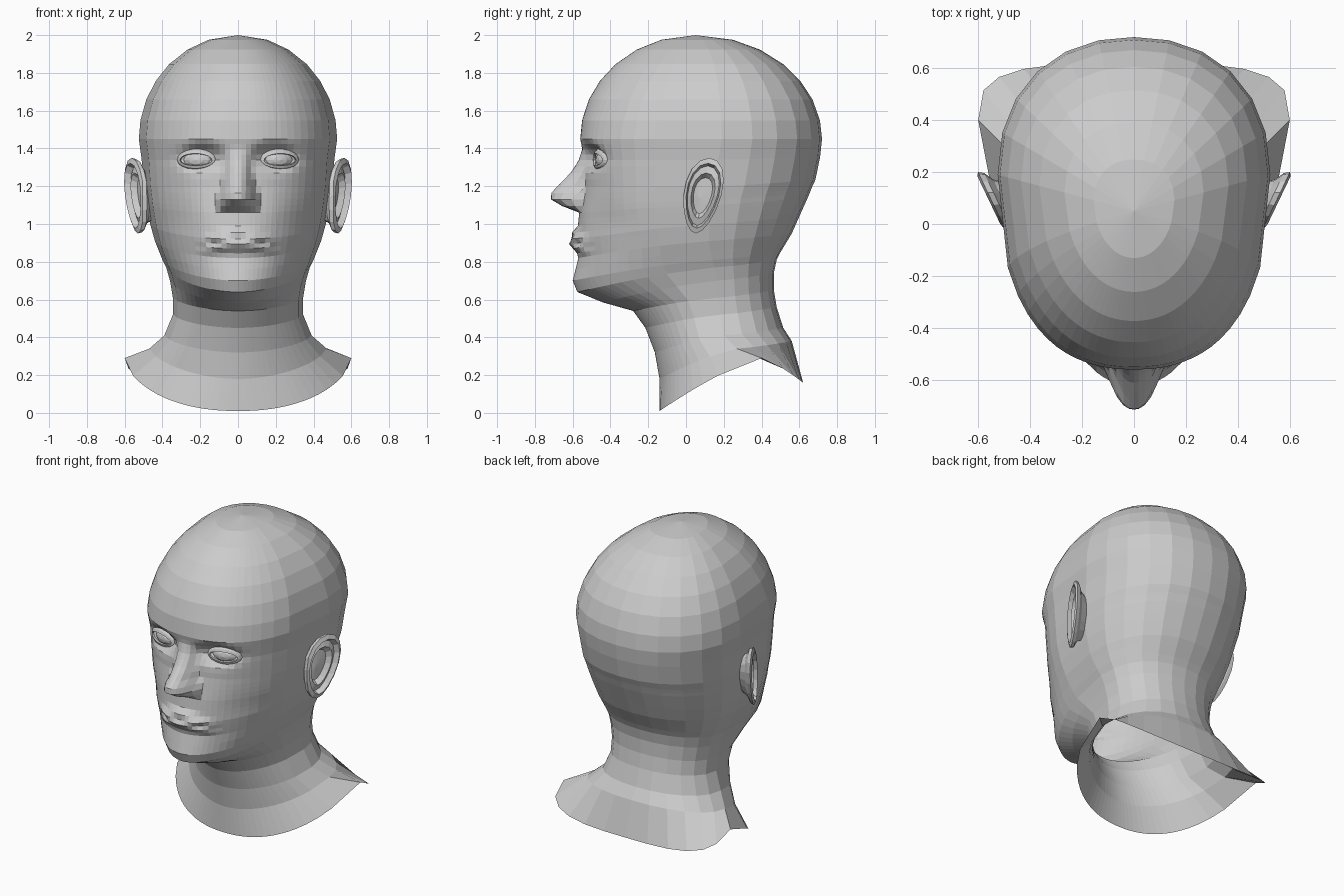
import bpy, bmesh, math
from math import sin, cos, pi, exp

if "Cube" in bpy.data.objects:
    bpy.data.objects.remove(bpy.data.objects["Cube"])


def make(name, verts, faces):
    me = bpy.data.meshes.new(name)
    me.from_pydata(verts, [], faces)
    bm = bmesh.new()
    bm.from_mesh(me)
    bmesh.ops.recalc_face_normals(bm, faces=bm.faces)
    bm.to_mesh(me)
    bm.free()
    ob = bpy.data.objects.new(name, me)
    bpy.context.collection.objects.link(ob)
    return ob


def loft(name, rings, cap=None):
    """Skin closed rings of equal length, optionally closing to a point."""
    n = len(rings[0])
    verts = [p for r in rings for p in r]
    faces = [(k * n + i, k * n + (i + 1) % n, (k + 1) * n + (i + 1) % n, (k + 1) * n + i)
             for k in range(len(rings) - 1) for i in range(n)]
    if cap:
        b = (len(rings) - 1) * n
        verts.append(cap)
        faces += [(b + i, b + (i + 1) % n, len(verts) - 1) for i in range(n)]
    return make(name, verts, faces)


def interp(table, t):
    """Piecewise linear lookup, clamped at both ends."""
    if t <= table[0][0]:
        return table[0][1]
    for (a, va), (b, vb) in zip(table, table[1:]):
        if t <= b:
            return va + (vb - va) * (t - a) / (b - a)
    return table[-1][1]


# Neck and face sections: z front, z side, y front, y back, half width
KEYS = [
    (.01, .29, -.14, .62, .60),
    (.18, .34, -.14, .56, .47),
    (.32, .41, -.165, .515, .39),
    (.45, .52, -.215, .48, .345),
    (.54, .61, -.28, .465, .345),
    (.585, .70, -.44, .465, .36),
    (.64, .77, -.575, .48, .38),
    (.70, .81, -.60, .50, .40),
    (.82, .91, -.57, .56, .44),
    (.92, 1.0, -.58, .60, .465),
    (1.06, 1.1, -.565, .645, .485),
    (1.20, 1.2, -.54, .685, .50),
    (1.34, 1.34, -.535, .71, .51),
    (1.45, 1.45, -.56, .72, .525),
]
WIDEST_Y = [(.01, .4), (.18, .27), (.32, .2), (.54, .17), (.8, .12), (1.1, .13), (1.45, .19)]
NOSE_H = [(1.065, 0), (1.085, .07), (1.115, .15), (1.15, .178), (1.2, .14), (1.28, .065), (1.4, 0)]
NOSE_W = [(1.14, .115), (1.2, .085), (1.3, .07), (1.4, .09)]
LIPS = [(-.08, 0), (-.055, .01), (-.03, .045), (-.012, .04), (0, .005), (.012, .045),
        (.03, .042), (.06, 0)]

# Columns: fine over the face, coarse over the back of the head
half = [((i / 16) ** 1.2, True) for i in range(16)] + \
       [(cos(i * pi / 12), False) for i in range(6)] + [(0, False)]
columns = [(s, f, 1) for s, f in half] + [(s, f, -1) for s, f in half[-2:0:-1]]


def sculpt(x, y, z):
    """Push nose, lips, cheeks and eye sockets into the face."""
    if y > -.2 or z < .7:
        return (x, y, z)
    a = abs(x)
    b = interp(NOSE_W, z)
    if a < b:
        y -= interp(NOSE_H, z) * (1 - (a / b) ** 2.3)
    if a < .21:
        y -= interp(LIPS, z - .915 + .9 * a * a) * (1 - (a / .21) ** 2)
    y += .065 * exp(-(((a - .19) / .11) ** 2 + ((z - 1.355) / .06) ** 2) ** 1.5)
    y += .02 * exp(-((a - .33) / .1) ** 2 - ((z - 1.0) / .13) ** 2)
    return (x, y, z)


def section(zf, zs, zb, yf, yb, yc, w, nf, nb):
    """Ring made of a front and a back superellipse half."""
    ring = []
    for s, front, side in columns:
        n, ye, ze = (nf, yf, zf) if front else (nb, yb, zb)
        u = max(0, 1 - s ** n) ** (1 / n)
        ring.append(sculpt(side * s * w, yc + (ye - yc) * u, zs + (ze - zs) * u ** 1.3))
    return ring


# Head and neck: one open skin, with extra rows across the face
rings = []
for i, (k, nxt) in enumerate(zip(KEYS, KEYS[1:])):
    rows = 4 if k[0] > .8 else 2 if k[0] > .68 else 1
    for j in range(rows):
        zf, zs, yf, yb, w = [a + (b - a) * j / rows for a, b in zip(k, nxt)]
        zb = zs + (-.13 if i == 0 else .04 * min(1, (1.45 - zs) / .3))
        nf = 2.2 if i == 0 else min(2.4, max(1.9, 1.9 + (zf - .7) * .8))
        rings.append(section(zf, zs, zb, yf, yb, interp(WIDEST_Y, zf), w, nf,
                             3.4 if i == 0 else 2.2))
# Skull dome above the brow
for t in (0, .18, .38, .56, .72, .86, .955):
    f = (1 - t * t) ** .5
    z = 1.45 + .55 * t
    rings.append(section(z, z, z, .05 - .61 * f, .05 + .67 * f, .05 + .14 * f, .525 * f,
                         2.4 - .4 * t, 2.2))
loft("head_and_neck", rings, (0, .05, 2.0))


def ear_ring(side, scale, off):
    """Leaning egg outline, wider at the top, flaring out to the rear."""
    out = []
    for i in range(16):
        t = 2 * pi * i / 16
        y = .087 + scale * (.1 * cos(t) * (1 + .2 * sin(t)) + .035 * sin(t))
        out.append((side * (.505 + .48 * max(y, 0) + off), y, 1.15 + scale * .2 * sin(t)))
    return out


for side, label in ((1, "left"), (-1, "right")):
    # Ear: back, rim, inner fold and hollow
    layers = [(.6, -.1), (.75, -.045), (.97, -.022), (1, 0), (.86, .01), (.79, -.022),
              (.6, -.01), (.48, -.04)]
    loft(label + "_ear", [ear_ring(side, s, o) for s, o in layers], (side * .505, .07, 1.14))

    # Eye and lids, turned slightly outward
    def place(x, y, z, side=side):
        c, s = cos(.27), sin(.27)
        return (side * (.205 + x * c - y * s), -.402 + x * s + y * c, 1.338 + z)

    def dome(x, z, r):
        return -r * max(.05, 1 - (x / .14) ** 2 - (z / .12) ** 2) ** .5

    eye = [[place(.095 * sin(p) * cos(t), -.075 * cos(p), .06 * sin(p) * sin(t))
            for t in [2 * pi * i / 14 for i in range(14)]]
           for p in [pi * j / 8 for j in range(7, 0, -1)]]
    loft(label + "_eye", eye, place(0, -.075, 0))
    lids = []
    for a, h, r in ((.086, .030, .072), (.088, .032, .086), (.100, .046, .084), (.12, .072, .055)):
        ring = []
        for i in range(18):
            t = 2 * pi * i / 18
            x, z = a * cos(t), h * sin(t) * (1.1 if sin(t) > 0 else .9)
            ring.append(place(x, dome(x, z, r), z))
        lids.append(ring)
    loft(label + "_eyelids", lids)
